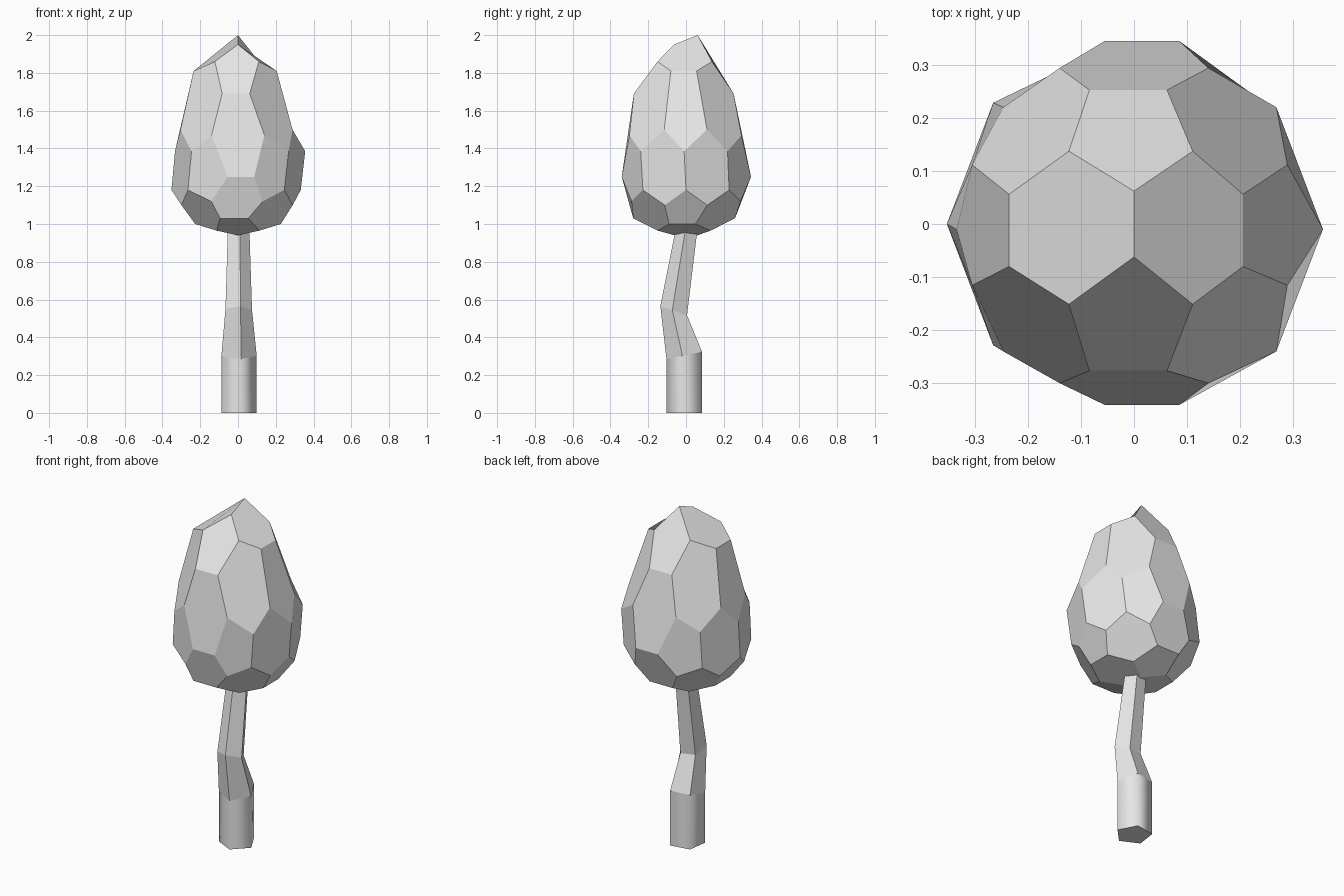
import bpy
import bmesh
from math import sin, cos, radians, sqrt
from itertools import product

PHI = (1 + sqrt(5)) / 2

default_cube = bpy.data.objects.get("Cube")
if default_cube:
    bpy.data.objects.remove(default_cube, do_unlink=True)


def make_material(name, colour):
    material = bpy.data.materials.new(name)
    material.use_nodes = True
    material.diffuse_color = colour
    material.node_tree.nodes["Principled BSDF"].inputs["Base Color"].default_value = colour
    return material


def finish(bm, name, material):
    bmesh.ops.recalc_face_normals(bm, faces=bm.faces)
    mesh = bpy.data.meshes.new(name)
    bm.to_mesh(mesh)
    bm.free()
    mesh.materials.append(material)
    part = bpy.data.objects.new(name, mesh)
    bpy.context.scene.collection.objects.link(part)
    return part


grey = make_material("plain grey", (0.8, 0.8, 0.8, 1))

# Crown: a ball of pentagons and hexagons, standing on one edge
crown = bmesh.new()
corner_kinds = [(0, 1, 3 * PHI), (1, 2 + PHI, 2 * PHI), (PHI, 2, 2 * PHI + 1)]
corners = set()
for kind in corner_kinds:
    for signs in product((1, -1), repeat=3):
        x, y, z = (round(s * c, 4) + 0.0 for s, c in zip(signs, kind))
        corners.update([(x, y, z), (y, z, x), (z, x, y)])
for corner in sorted(corners):
    crown.verts.new(corner)
bmesh.ops.convex_hull(crown, input=crown.verts[:])
bmesh.ops.dissolve_limit(crown, angle_limit=radians(5),
                         verts=crown.verts[:], edges=crown.edges[:])

# Egg profile, top tier to bottom tier: height, width scale, lean in x and y
tiers = [
    (1.975, 0.062, 0, 0),
    (1.86, 0.072, -0.006, -0.007),
    (1.81, 0.068, -0.015, -0.012),
    (1.69, 0.073, -0.011, -0.012),
    (1.5, 0.07, -0.008, -0.002),
    (1.47, 0.07, 0, -0.003),
    (1.385, 0.071, 0.011, -0.01),
    (1.25, 0.0705, 0.015, 0.002),
    (1.18, 0.0705, -0.01, 0),
    (1.12, 0.068, -0.005, 0),
    (1.1, 0.0695, -0.005, 0),
    (1.03, 0.0745, -0.02, -0.01),
    (1.0, 0.07, 0, -0.02),
    (0.965, 0.07, 0, -0.01),
    (0.94, 0.06, 0, 0),
]
levels = sorted({round(v.co.z, 2) for v in crown.verts}, reverse=True)
for vert in crown.verts:
    tier = levels.index(round(vert.co.z, 2))
    height, width, lean_x, lean_y = tiers[tier]
    vert.co.x = vert.co.x * width + lean_x
    vert.co.y = vert.co.y * width + lean_y
    # The topmost edge rises to a peak at the back
    vert.co.z = height + (0.4 * vert.co.y if tier == 0 else 0)
finish(crown, "crown", grey)

# Trunk: five-sided rings with a kink; each has height, y centre, radius, tilt
trunk = bmesh.new()
rings = []
for height, centre, radius, tilt in [(0, -0.005, 0.1, 0), (0.305, -0.005, 0.1, 0.2),
                                     (0.54, -0.062, 0.075, -0.34), (1.0, 0.01, 0.06, 0)]:
    ring = []
    for side in range(5):
        angle = radians(72 * side - 80)
        y = radius * sin(angle)
        ring.append(trunk.verts.new((radius * cos(angle), centre + y, height + tilt * y)))
    rings.append(ring)
trunk.faces.new(rings[0])
trunk.faces.new(rings[-1])
for step, (lower, upper) in enumerate(zip(rings, rings[1:])):
    for side in range(5):
        after = (side + 1) % 5
        face = trunk.faces.new((lower[side], lower[after], upper[after], upper[side]))
        # Only the upright base is rounded in shading
        face.smooth = step == 0
finish(trunk, "trunk", grey)
